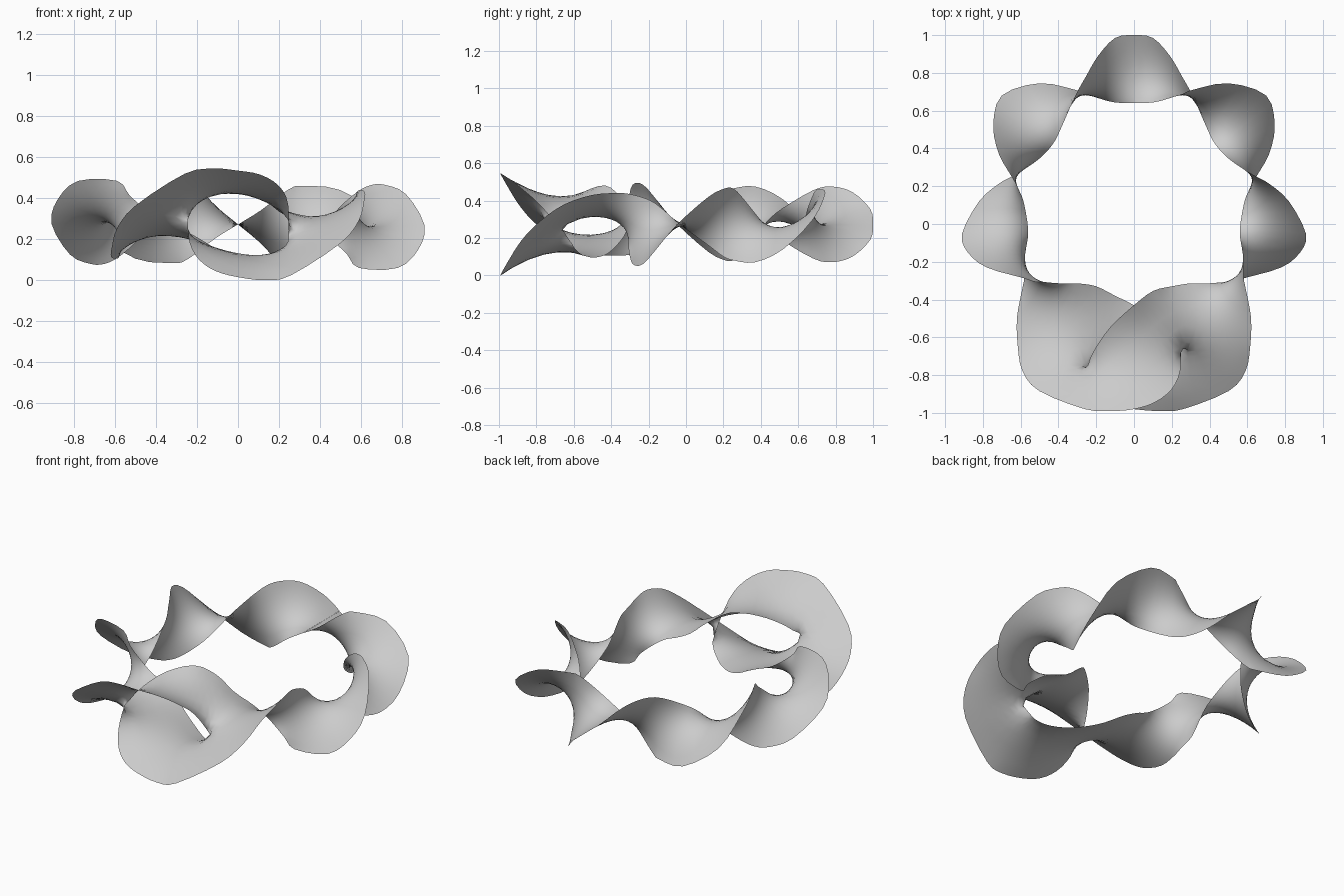
import bpy
import bmesh
from mathutils import Vector

cube = bpy.data.objects.get("Cube")
if cube:
    bpy.data.objects.remove(cube, do_unlink=True)

HEIGHT = 0.545      # full height of the band
SUB = 3             # samples between two control points
COLUMNS = 12        # faces across the band
ROUNDS = 40         # relaxing rounds
SWEEPS = 5          # sweeps in each round


def turn(p):
    """Half turn about the front-to-back axis."""
    return Vector((-p.x, p.y, HEIGHT - p.z))


def points(*rows):
    """Control points given in hundredths of a unit."""
    return [Vector(row) / 100 for row in rows]


# Two rims of the right half, from the back middle to the fork at the clasp
ring_a = points(
    (0, 100, 27.2), (10, 98.5, 19), (19, 89, 10), (25.5, 78, 7), (31, 68, 9),
    (38.5, 51, 19), (42.5, 43, 26), (49, 35.5, 35), (58, 29, 43), (65, 25, 46.5),
    (72, 21, 46.5), (82, 12, 42), (91, -5, 27), (88, -15, 15), (78, -23, 6),
    (59, -28.5, 6), (53, -30.5, 13), (45, -31, 20), (38, -31.5, 25),
    (33, -31.5, 27.5), (29, -31.5, 29), (20, -33, 33.5))
ring_b = points(
    (0, 64, 27.2), (11, 64.5, 34), (20, 67, 41), (26, 69, 45), (31, 71, 46),
    (50, 74.5, 44), (70, 68, 30), (74.5, 52, 14), (71.5, 37, 7), (65, 25.5, 8),
    (62, 20, 10), (58.5, 12, 16), (56, -3, 27), (57, -12, 35), (58, -19, 40),
    (58, -28, 43), (59.5, -36, 44), (62, -50, 43), (61.5, -65, 38),
    (59, -78, 29), (50, -88.5, 18), (26, -98, 2.5))

# Rims of the two clasp hooks, from the fork to the tip
right_a = points((10, -35.5, 42), (0, -43, 48), (-12, -54, 45), (-20, -65, 38),
                 (-23.5, -72, 32), (-24.5, -77.5, 28))
right_b = points((14, -99, 0), (0, -98, 1.5), (-11, -95.5, 4.5), (-19, -90.5, 10),
                 (-23.5, -84, 18), (-24.5, -77.5, 28))
left_a = points((-10, -38, 15), (0, -43, 11), (10, -49.5, 9.5), (18, -55.5, 11),
                (23, -59.5, 14.5), (24.5, -62.5, 19))
left_b = points((-12, -99, 54.5), (0, -98, 53.5), (11, -94.5, 51.5), (20, -87.5, 46),
                (24.5, -77.5, 37), (24.5, -62.5, 19))


def smooth_rim(rim, after):
    """Catmull-Rom curve through the rim points."""
    p = [turn(rim[1])] + rim + [after]
    out = []
    for a, b, c, d in zip(p, p[1:], p[2:], p[3:]):
        for s in range(SUB):
            t = s / SUB
            out.append(0.5 * (2 * b + (c - a) * t + (2 * a - 5 * b + 4 * c - d) * t ** 2
                              + (3 * b - a - 3 * c + d) * t ** 3))
    return out + [rim[-1]]


def span(p, q, count):
    return [p.lerp(q, i / count) for i in range(count + 1)]


def loft(bm, rows):
    grid = [[bm.verts.new(p) for p in row] for row in rows]
    for r, s in zip(grid, grid[1:]):
        for i in range(len(r) - 1):
            bm.faces.new((r[i], r[i + 1], s[i + 1], s[i]))


right = (smooth_rim(ring_a + right_a, right_b[-2]),
         smooth_rim(ring_b + right_b, right_a[-2]))
left = (smooth_rim([turn(p) for p in ring_a] + left_a, left_b[-2]),
        smooth_rim([turn(p) for p in ring_b] + left_b, left_a[-2]))
fork = (len(ring_a) - 1) * SUB
half = COLUMNS // 2

bm = bmesh.new()
for (a, b), (_, other) in ((right, left), (left, right)):
    # Twisted half ring, its last row bent at the tip of the other hook
    notch = other[-1]
    rows = [span(q, p, COLUMNS) for p, q in zip(a[:fork], b[:fork])]
    rows.append(span(b[fork], notch, half) + span(notch, a[fork], half)[1:])
    loft(bm, rows)
    # Clasp strap to the other half
    loft(bm, [span(q, p, half) for p, q in zip(a[fork:], reversed(other[fork:]))])
bmesh.ops.remove_doubles(bm, verts=bm.verts, dist=0.0005)
bmesh.ops.triangulate(bm, faces=bm.faces)


def edge_weight(edge):
    """Cotangent weight, kept within safe limits."""
    total = 0
    for loop in edge.link_loops:
        tip = loop.link_loop_prev.vert.co
        u, v = edge.verts[0].co - tip, edge.verts[1].co - tip
        total += u.dot(v) / max(u.cross(v).length, 1e-9)
    return min(max(total, 0.05), 6)


# Relax the inside like a soap film, rims stay fixed
inside = [v for v in bm.verts if not v.is_boundary]
for _ in range(ROUNDS):
    weight = {e: edge_weight(e) for e in bm.edges}
    film = [(v, [(e.other_vert(v), weight[e]) for e in v.link_edges],
             sum(weight[e] for e in v.link_edges)) for v in inside]
    for _ in range(SWEEPS):
        for v, near, total in film:
            v.co = sum((n.co * w for n, w in near), Vector()) / total
bmesh.ops.recalc_face_normals(bm, faces=bm.faces)
for f in bm.faces:
    f.smooth = True

mesh = bpy.data.meshes.new("twisted_band")
bm.to_mesh(mesh)
bm.free()
band = bpy.data.objects.new("twisted_band", mesh)
bpy.context.collection.objects.link(band)

# Colour
grey = bpy.data.materials.new("light_grey")
grey.use_nodes = True
colour = (0.6, 0.6, 0.6, 1)
grey.diffuse_color = colour
grey.node_tree.nodes["Principled BSDF"].inputs["Base Color"].default_value = colour
mesh.materials.append(grey)
